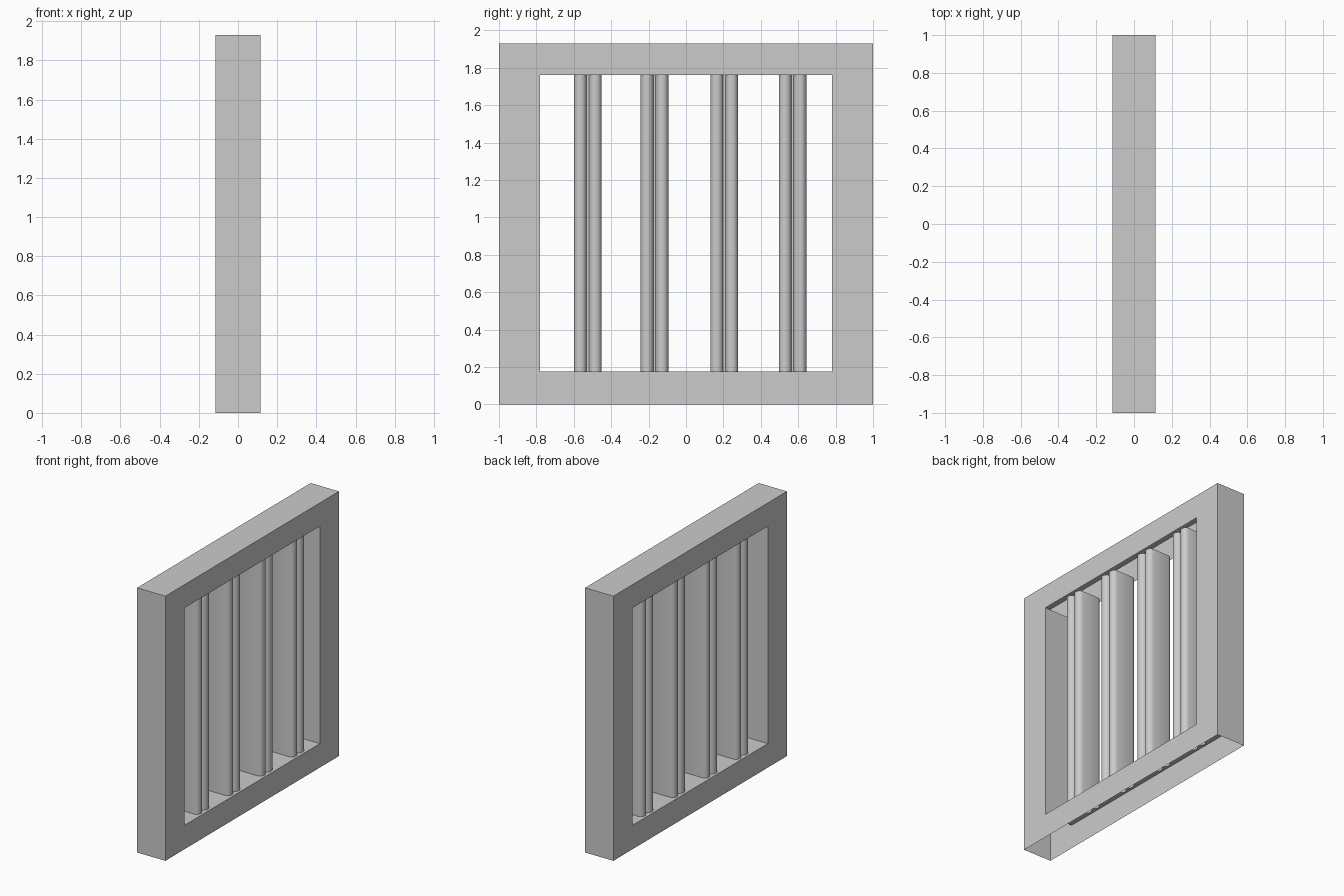
import bpy, bmesh, math

if "Cube" in bpy.data.objects:
    bpy.data.objects.remove(bpy.data.objects["Cube"])

T = 0.114                       # half thickness of the frame
Z0, Z1 = 0.175, 1.76            # opening heights
BAR_Y = (-0.525, -0.168, 0.205, 0.57)


def finish(bm, name):
    me = bpy.data.meshes.new(name)
    bm.to_mesh(me)
    bm.free()
    ob = bpy.data.objects.new(name, me)
    bpy.context.collection.objects.link(ob)
    return ob


def bar_profile(yc):
    """Slat section: flat sides with two rounded lobes at each end."""
    half = []
    for c in (0.04, -0.04):     # +x end, running from +y to -y
        for k in range(7):
            a = math.pi * k / 6
            half.append((0.065 + 0.033 * math.sin(a), c + 0.034 * math.cos(a)))
    pts = half + [(-x, -y) for x, y in half]
    return [(x, yc + y) for x, y in reversed(pts)]


# frame shell: open underneath and open at the head of the opening
bm = bmesh.new()


def loop(x, y, z0, z1):
    return [bm.verts.new((x, *p)) for p in ((-y, z0), (y, z0), (y, z1), (-y, z1))]


of, ob_ = loop(T, 1, 0, 1.93), loop(-T, 1, 0, 1.93)
inf, inb = loop(T, 0.78, Z0, Z1), loop(-T, 0.78, Z0, Z1)
for i in range(4):
    j = (i + 1) % 4
    bm.faces.new((of[i], of[j], inf[j], inf[i]))
    bm.faces.new((ob_[j], ob_[i], inb[i], inb[j]))
    if i != 0:
        bm.faces.new((of[i], ob_[i], ob_[j], of[j]))
    if i in (1, 3):
        bm.faces.new((inf[i], inf[j], inb[j], inb[i]))
finish(bm, "frame")

# sill pierced by the bars
bm = bmesh.new()
outlines = [[(-T, -0.78), (T, -0.78), (T, 0.78), (-T, 0.78)]]
outlines += [bar_profile(y) for y in BAR_Y]
edges = []
for pts in outlines:
    vs = [bm.verts.new((x, y, Z0)) for x, y in pts]
    edges += [bm.edges.new((vs[k - 1], vs[k])) for k in range(len(vs))]
bmesh.ops.triangle_fill(bm, edges=edges, use_beauty=True, normal=(0, 0, 1))
for f in bm.faces:
    f.normal_update()
    if f.normal.z < 0:
        f.normal_flip()
finish(bm, "sill")

# vertical bars
for n, y in enumerate(BAR_Y):
    bm = bmesh.new()
    pts = bar_profile(y)
    lo = [bm.verts.new((px, py, Z0)) for px, py in pts]
    hi = [bm.verts.new((px, py, Z1)) for px, py in pts]
    for k in range(len(pts)):
        bm.faces.new((lo[k - 1], lo[k], hi[k], hi[k - 1]))
    bar = finish(bm, f"bar_{n + 1}")
    bpy.ops.object.select_all(action='DESELECT')
    bar.select_set(True)
    bpy.context.view_layer.objects.active = bar
    bpy.ops.object.shade_smooth_by_angle(angle=math.radians(40))
